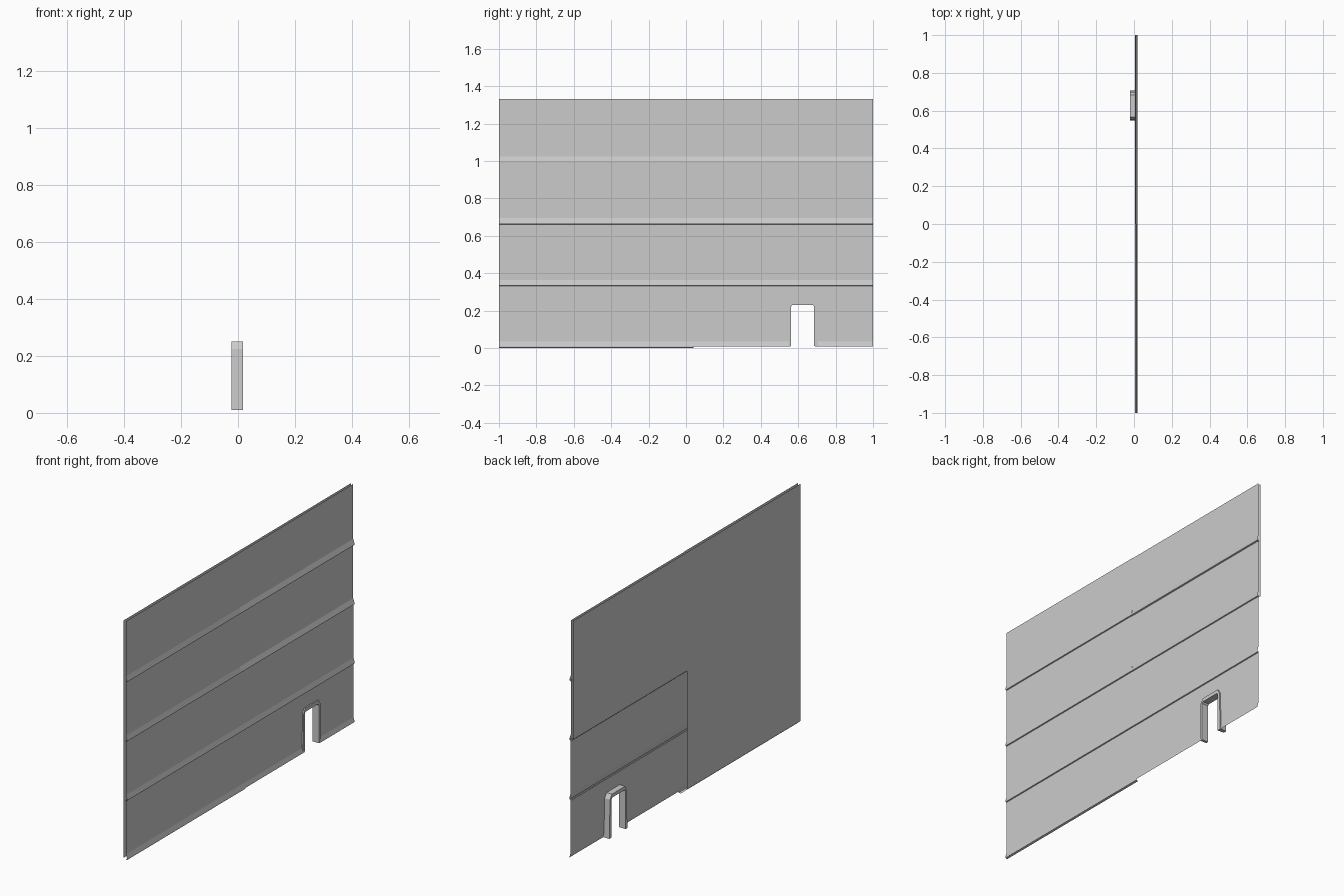
import bpy, bmesh

if "Cube" in bpy.data.objects:
    bpy.data.objects.remove(bpy.data.objects["Cube"])

H = 0.33          # storey height
BASE = 0.01       # bottom of the first storey
OUT, BACK = 0.011, -0.005


def mesh_object(name, bm):
    me = bpy.data.meshes.new(name)
    bm.to_mesh(me)
    bm.free()
    ob = bpy.data.objects.new(name, me)
    bpy.context.collection.objects.link(ob)
    return ob


def sheet(name, profile, y0, y1):
    """Sweep an open (x, z) profile, listed bottom to top, along y; faces +x."""
    bm = bmesh.new()
    a = [bm.verts.new((x, y0, z)) for x, z in profile]
    b = [bm.verts.new((x, y1, z)) for x, z in profile]
    for i in range(len(profile) - 1):
        bm.faces.new((a[i], b[i], b[i + 1], a[i + 1]))
    return mesh_object(name, bm)


def cladding(level, y0, y1, lip=True, dx=0.0):
    """Outer panel: underside lip, drip ledge, sloped shoulder, flat sheet."""
    z = BASE + level * H
    x = OUT + dx
    pts = [(0.018, z - 0.002), (x, z + 0.024), (x, z + H)]
    if lip:
        pts = [(0.006, z - 0.01), (0.017, z - 0.007)] + pts
    sheet("outer_panel", pts, y0, y1)


# Outer cladding, upper three storeys in two halves
for level in (1, 2, 3):
    cladding(level, -1, 0)
    cladding(level, 0, 1, dx=-0.002 if level > 1 else 0)

# Ground storey, interrupted by the doorway
cladding(0, -1, 0.04)
cladding(0, 0.04, 0.558, lip=False)
cladding(0, 0.69, 1, lip=False)
sheet("panel_over_door", [(OUT, 0.235), (OUT, BASE + H)], 0.558, 0.69)

# Inner lining; the lower half behind the door side is left open
for level in range(4):
    z = BASE + level * H
    for y0, y1 in ((-1, 0), (0, 1)):
        if level < 2 and y0 == 0:
            continue
        sheet("inner_panel", [(BACK, z), (BACK, z + H)], y1, y0)

# Door frame: tapered arch with cut corners
outer = [(0.547, 0.01), (0.551, 0.225), (0.567, 0.25),
         (0.683, 0.25), (0.699, 0.225), (0.706, 0.01)]
inner = [(0.562, 0.01), (0.562, 0.222), (0.568, 0.23),
         (0.679, 0.23), (0.685, 0.222), (0.685, 0.01)]
bm = bmesh.new()
rings = [[bm.verts.new((x, y, z)) for y, z in pts]
         for pts, x in ((outer, 0.018), (inner, 0.018), (inner, -0.022), (outer, -0.022))]
for k in range(4):
    r, s = rings[k], rings[(k + 1) % 4]
    for i in range(5):
        bm.faces.new((r[i], r[i + 1], s[i + 1], s[i]))
for i in (0, 5):
    bm.faces.new([r[i] for r in rings])
bmesh.ops.recalc_face_normals(bm, faces=bm.faces)
mesh_object("door_frame", bm)
